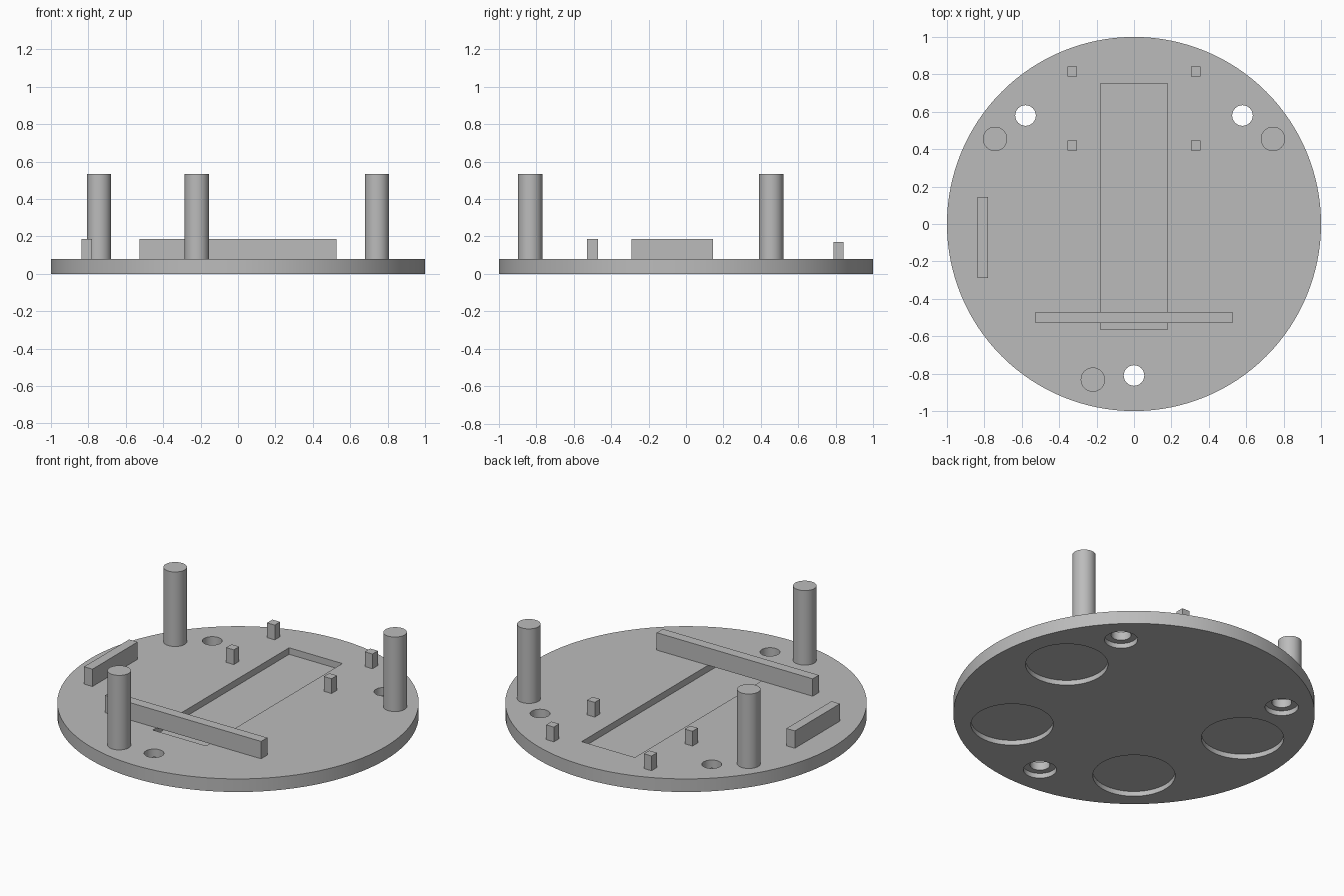
import bpy
import math

cube = bpy.data.objects.get("Cube")
if cube:
    bpy.data.objects.remove(cube, do_unlink=True)

# Single grey material
GREY = (0.5, 0.5, 0.5, 1.0)
grey = bpy.data.materials.new("plain grey")
grey.use_nodes = True
grey.diffuse_color = GREY
grey.node_tree.nodes["Principled BSDF"].inputs["Base Color"].default_value = GREY

PLATE_TOP = 0.08
RECESS = 0.03


def finish(obj, name):
    obj.name = name
    obj.data.materials.append(grey)
    return obj


def cylinder(name, x, y, radius, z0, z1, sides=48):
    bpy.ops.mesh.primitive_cylinder_add(
        vertices=sides, radius=radius, depth=z1 - z0, location=(x, y, (z0 + z1) / 2))
    return finish(bpy.context.object, name)


def block(name, x0, x1, y0, y1, z0, z1):
    bpy.ops.mesh.primitive_cube_add(
        size=1, location=((x0 + x1) / 2, (y0 + y1) / 2, (z0 + z1) / 2))
    obj = bpy.context.object
    obj.scale = (x1 - x0, y1 - y0, z1 - z0)
    bpy.ops.object.transform_apply(location=False, rotation=False, scale=True)
    return finish(obj, name)


def smooth(obj):
    bpy.ops.object.select_all(action='DESELECT')
    obj.select_set(True)
    bpy.context.view_layer.objects.active = obj
    bpy.ops.object.shade_smooth_by_angle(angle=math.radians(30))


def cut(target, cutter):
    cutter.hide_render = True
    mod = target.modifiers.new("cut", 'BOOLEAN')
    mod.operation = 'DIFFERENCE'
    mod.solver = 'EXACT'
    mod.object = cutter
    bpy.context.view_layer.objects.active = target
    bpy.ops.object.modifier_apply(modifier=mod.name)
    bpy.data.objects.remove(cutter, do_unlink=True)


# Round base plate
plate = cylinder("base_plate", 0, 0, 1, 0, PLATE_TOP, 128)

# Long shallow pocket in the top
cut(plate, block("pocket_cutter", -0.18, 0.18, -0.565, 0.75, 0.04, 0.2))

# Counterbored screw holes
for x, y in ((-0.58, 0.58), (0.58, 0.58), (0, -0.81)):
    cut(plate, cylinder("counterbore_cutter", x, y, 0.092, -0.1, RECESS))
    cut(plate, cylinder("hole_cutter", x, y, 0.055, -0.1, 0.2))

# Four round recesses underneath
for x, y in ((0.635, 0.178), (0.44, -0.525)):
    for side in (-1, 1):
        cut(plate, cylinder("recess_cutter", side * x, y, 0.228, -0.1, RECESS, 64))
smooth(plate)

# Tall round posts
for name, x, y in (("left_post", 0.743, 0.455),
                   ("right_post", -0.743, 0.455),
                   ("front_post", -0.22, -0.832)):
    smooth(cylinder(name, x, y, 0.065, PLATE_TOP, 0.535))

# Small square pegs
for end, y in (("front", 0.42), ("back", 0.815)):
    for side, x in (("left", 0.33), ("right", -0.33)):
        block(f"{end}_{side}_peg", x - 0.026, x + 0.026, y - 0.026, y + 0.026,
              PLATE_TOP, 0.17)

# Upright rails
block("front_rail", -0.527, 0.527, -0.53, -0.47, PLATE_TOP, 0.186)
block("side_rail", -0.837, -0.78, -0.29, 0.145, PLATE_TOP, 0.186)
